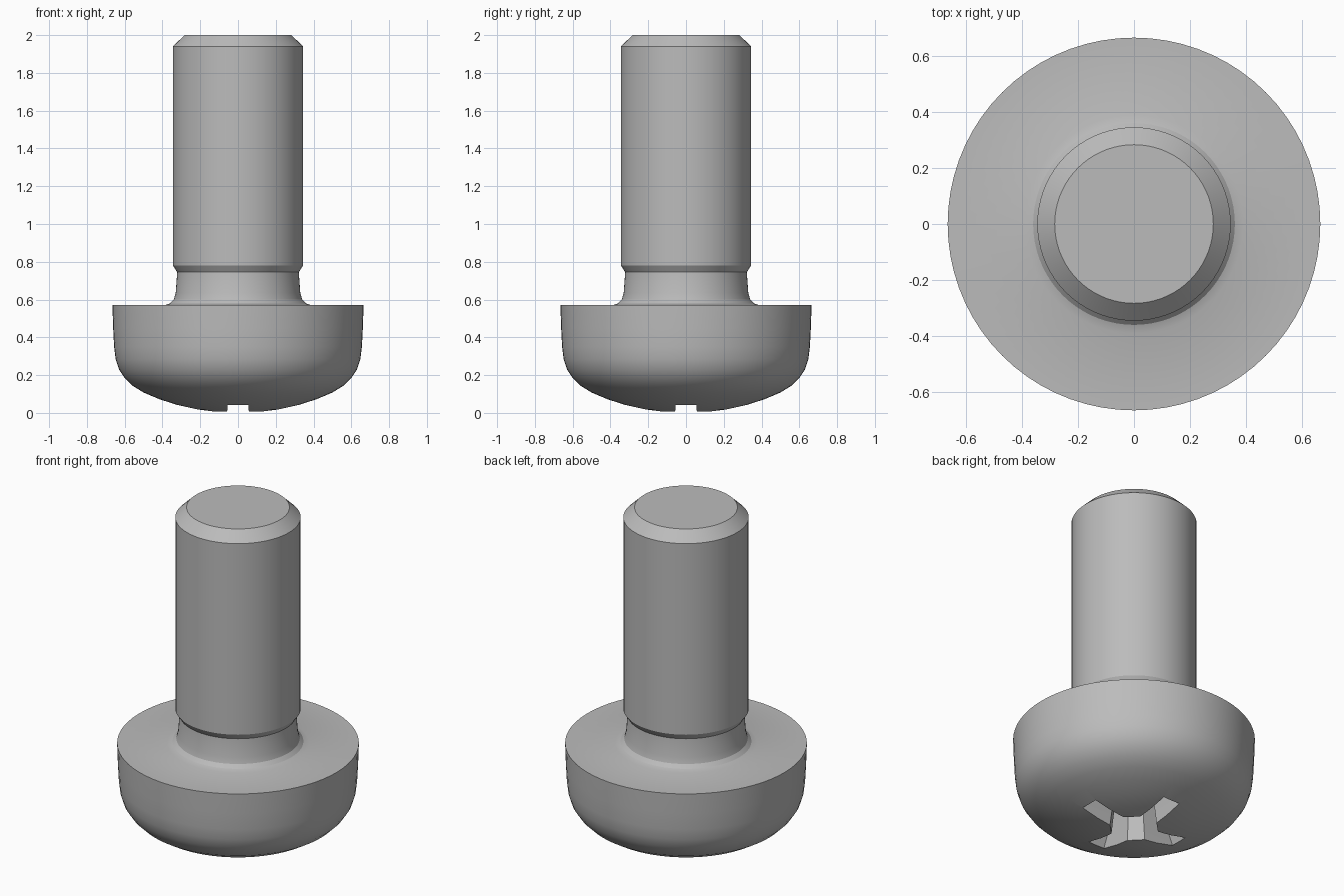
import bpy, bmesh, math

if "Cube" in bpy.data.objects:
    bpy.data.objects.remove(bpy.data.objects["Cube"])

SEG = 72
metal = bpy.data.materials.new("grey metal")
metal.diffuse_color = (0.5, 0.5, 0.5, 1)
metal.use_nodes = True
metal.node_tree.nodes["Principled BSDF"].inputs["Base Color"].default_value = metal.diffuse_color


def lofted(name, rings):
    """Closed solid from equal-length rings of 3D points, capped at both ends."""
    bm = bmesh.new()
    loops = [[bm.verts.new(p) for p in ring] for ring in rings]
    n = len(loops[0])
    for a, b in zip(loops, loops[1:]):
        for i in range(n):
            j = (i + 1) % n
            bm.faces.new((a[i], a[j], b[j], b[i]))
    bm.faces.new(loops[0][::-1])
    bm.faces.new(loops[-1])
    bmesh.ops.recalc_face_normals(bm, faces=bm.faces)
    mesh = bpy.data.meshes.new(name)
    bm.to_mesh(mesh)
    bm.free()
    mesh.materials.append(metal)
    obj = bpy.data.objects.new(name, mesh)
    bpy.context.collection.objects.link(obj)
    return obj


def circle(r, z):
    return [(r * math.cos(2 * math.pi * i / SEG), r * math.sin(2 * math.pi * i / SEG), z)
            for i in range(SEG)]


# Screw body: domed head at the bottom, fillet, relief neck, shank, chamfered tip
profile = [(0.04, 0.0), (0.12, 0.005), (0.22, 0.018), (0.32, 0.041), (0.42, 0.074),
           (0.50, 0.108), (0.56, 0.145), (0.60, 0.185), (0.63, 0.23), (0.648, 0.285),
           (0.656, 0.35), (0.661, 0.45), (0.665, 0.57),
           (0.39, 0.57), (0.36, 0.58), (0.34, 0.60), (0.33, 0.635),
           (0.322, 0.745), (0.345, 0.78), (0.345, 1.94), (0.283, 2.0)]
screw = lofted("screw_body", [circle(r, z) for r, z in profile])


# Cross recess: tapering four-armed cutter
def cross(length, half, inner, z):
    pts = []
    for k in range(4):
        c, s = math.cos(k * math.pi / 2), math.sin(k * math.pi / 2)
        for x, y in ((inner, -half), (length, -half), (length, half), (inner, half)):
            pts.append((x * c - y * s, x * s + y * c, z))
    return pts


cutter = lofted("cross_recess_cutter", [cross(0.34, 0.06, 0.13, -0.05),
                                        cross(0.32, 0.055, 0.12, 0.05),
                                        cross(0.17, 0.04, 0.085, 0.36),
                                        cross(0.03, 0.01, 0.02, 0.42)])
cutter.hide_render = True

cut = screw.modifiers.new("cross recess", 'BOOLEAN')
cut.operation = 'DIFFERENCE'
cut.solver = 'EXACT'
cut.object = cutter
bpy.context.view_layer.objects.active = screw
screw.select_set(True)
cutter.select_set(False)
bpy.ops.object.modifier_apply(modifier=cut.name)
bpy.data.objects.remove(cutter)

# Smooth round surfaces, sharp rims and recess edges
bpy.ops.object.shade_smooth_by_angle(angle=math.radians(25))
